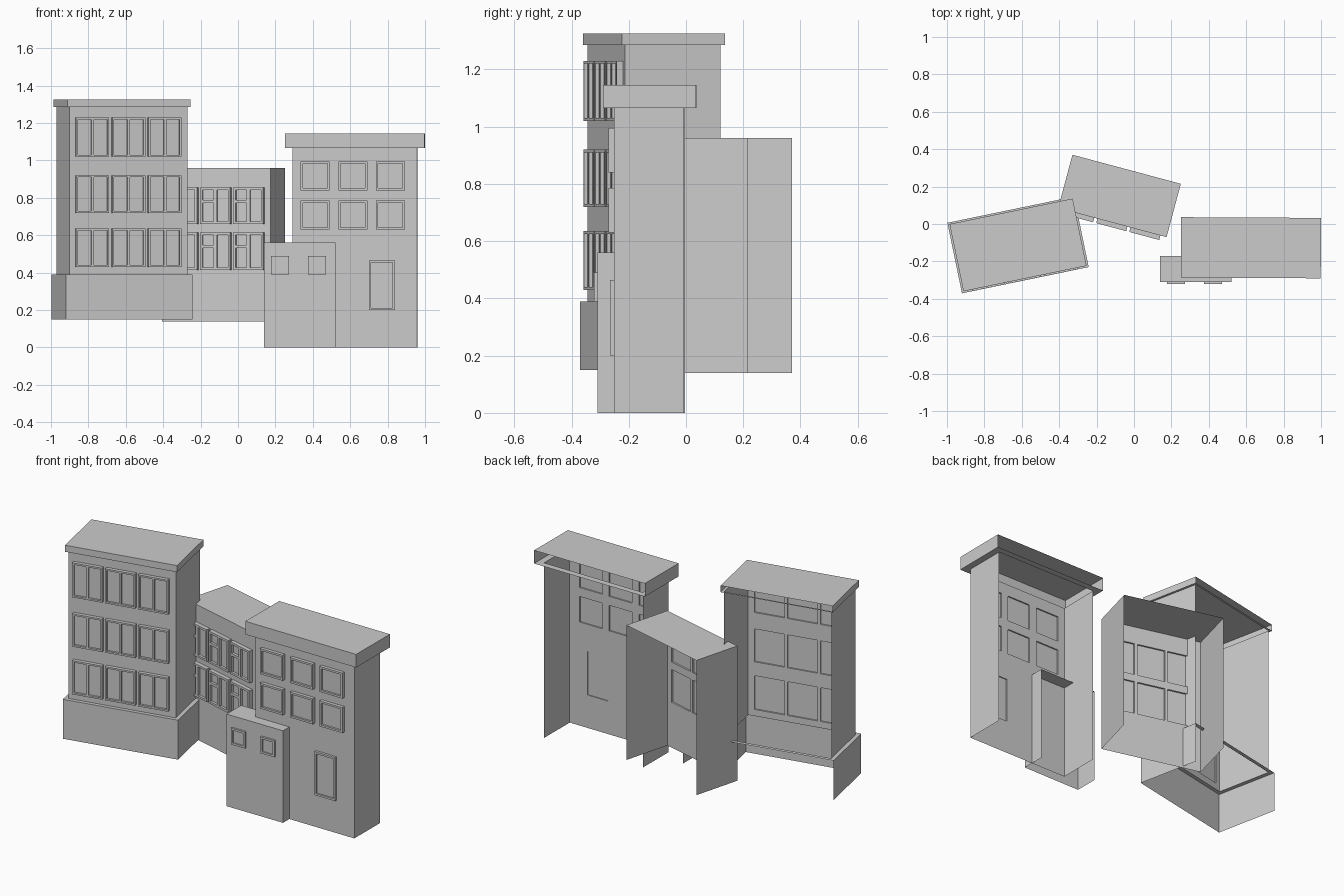
import bpy, math
from mathutils import Vector

if "Cube" in bpy.data.objects:
    bpy.data.objects.remove(bpy.data.objects["Cube"])


class Part:
    """Collects quads in a building's local frame (front faces -y)."""
    def __init__(self):
        self.v, self.f = [], []

    def quad(self, a, b, c, d, out):
        p = [Vector(a), Vector(b), Vector(c), Vector(d)]
        if (p[1] - p[0]).cross(p[2] - p[0]).dot(Vector(out)) < 0:
            p.reverse()
        n = len(self.v)
        self.v += p
        self.f.append((n, n + 1, n + 2, n + 3))

    def front(self, x0, x1, z0, z1, y):
        self.quad((x0, y, z0), (x1, y, z0), (x1, y, z1), (x0, y, z1), (0, -1, 0))

    def side(self, x, y0, y1, z0, z1, s):
        self.quad((x, y0, z0), (x, y1, z0), (x, y1, z1), (x, y0, z1), (s, 0, 0))

    def flat(self, x0, x1, y0, y1, z, s):
        self.quad((x0, y0, z), (x1, y0, z), (x1, y1, z), (x0, y1, z), (0, 0, s))

    def pierced(self, x0, x1, z0, z1, y, holes):
        # front panel with rectangular openings
        xs = sorted({x0, x1, *[h[0] for h in holes], *[h[1] for h in holes]})
        zs = sorted({z0, z1, *[h[2] for h in holes], *[h[3] for h in holes]})
        for a, b in zip(xs, xs[1:]):
            for c, d in zip(zs, zs[1:]):
                mx, mz = (a + b) / 2, (c + d) / 2
                if not any(h[0] < mx < h[1] and h[2] < mz < h[3] for h in holes):
                    self.front(a, b, c, d, y)

    def tube(self, r, y0, y1, s):
        # four edge walls around a rectangle; s = 1 faces out, -1 faces in
        x0, x1, z0, z1 = r
        self.side(x0, y0, y1, z0, z1, -s)
        self.side(x1, y0, y1, z0, z1, s)
        self.flat(x0, x1, y0, y1, z0, -s)
        self.flat(x0, x1, y0, y1, z1, s)

    def ring(self, w, d, iw, idp, z, s):
        self.flat(-w / 2, w / 2, -d / 2, -idp / 2, z, s)
        self.flat(-w / 2, w / 2, idp / 2, d / 2, z, s)
        self.flat(-w / 2, -iw / 2, -idp / 2, idp / 2, z, s)
        self.flat(iw / 2, w / 2, -idp / 2, idp / 2, z, s)

    def shell(self, w, d, z0, z1, holes=()):
        # front and both sides, open at the back
        self.pierced(-w / 2, w / 2, z0, z1, -d / 2, list(holes))
        for s in (-1, 1):
            self.side(s * w / 2, -d / 2, d / 2, z0, z1, s)

    def window(self, r, y, out, panes):
        # raised frame with recessed panes
        self.tube(r, y - out, y, 1)
        self.pierced(*r, y - out, panes)
        for p in panes:
            self.tube(p, y - out, y - out * 0.4, -1)
        self.front(*r, y - out * 0.4)

    def make(self, name, place):
        me = bpy.data.meshes.new(name)
        me.from_pydata(self.v, [], self.f)
        ob = bpy.data.objects.new(name, me)
        ob.location = (place[0], place[1], 0)
        ob.rotation_euler.z = math.radians(place[2])
        bpy.context.collection.objects.link(ob)
        # weld shared corners
        import bmesh
        bm = bmesh.new()
        bm.from_mesh(me)
        bmesh.ops.remove_doubles(bm, verts=bm.verts, dist=1e-5)
        bm.to_mesh(me)
        bm.free()


def single(r, m=0.012):
    return [(r[0] + m, r[1] - m, r[2] + m, r[3] - m)]


def double(r, m=0.01):
    c = (r[0] + r[1]) / 2
    return [(r[0] + m, c - 0.007, r[2] + m, r[3] - m),
            (c + 0.007, r[1] - m, r[2] + m, r[3] - m)]


def triple(r, m=0.013):
    c = (r[0] + r[1]) / 2
    s = r[3] - 0.075
    return [(r[0] + m, c - 0.009, r[2] + m, s - 0.008),
            (r[0] + m, c - 0.009, s + 0.008, r[3] - m),
            (c + 0.009, r[1] - m, r[2] + m, r[3] - m)]


def grid(centres, width, rows):
    return [(c - width / 2, c + width / 2, a, b) for a, b in rows for c in centres]


def building(name, place, w, d, z0, z1, wins, panes, out, roof=None, extra=()):
    walls = Part()
    walls.shell(w, d, z0, z1, list(wins) + list(extra))
    if not roof:
        walls.flat(-w / 2, w / 2, -d / 2, d / 2, z1, 1)
    walls.make(name + "_walls", place)
    win = Part()
    for r in wins:
        win.window(r, -d / 2, out, panes(r))
    win.make(name + "_windows", place)
    for r in extra:
        door = Part()
        door.window(r, -d / 2, 0.015, single(r))
        door.make(name + "_door", place)
    if roof:
        rw, rd, top = roof
        cap = Part()
        cap.shell(rw, rd, z1, top)
        cap.flat(-rw / 2, rw / 2, -rd / 2, rd / 2, top, 1)
        cap.ring(rw, rd, w, d, z1, -1)
        cap.make(name + "_roof", place)


# left block on its plinth
LEFT = (-0.62, -0.112, 11.7)
building("left_block", LEFT, 0.645, 0.34, 0.39, 1.285,
         grid((-0.2, -0.003, 0.195), 0.18, ((1.02, 1.23), (0.72, 0.92), (0.43, 0.635))),
         double, 0.022, roof=(0.672, 0.367, 1.325))
plinth = Part()
plinth.shell(0.692, 0.385, 0.15, 0.39)
plinth.ring(0.692, 0.385, 0.645, 0.34, 0.39, 1)
plinth.make("left_plinth", LEFT)

# middle block
building("middle_block", (-0.0775, 0.15, -15), 0.60, 0.295, 0.14, 0.96,
         grid((-0.183, 0.0, 0.183), 0.166, ((0.66, 0.855), (0.415, 0.615))),
         triple, 0.025)

# right block with overhanging roof
building("right_block", (0.625, -0.127, -0.3), 0.668, 0.245, 0.0, 1.065,
         grid((-0.2125, -0.01, 0.19), 0.155, ((0.84, 0.995), (0.63, 0.785))),
         single, 0.02, roof=(0.748, 0.323, 1.145),
         extra=[(0.075, 0.215, 0.2, 0.465)])

# small entrance block
building("entrance_block", (0.33, -0.24, 0), 0.38, 0.14, 0.0, 0.56,
         grid((-0.105, 0.0925), 0.095, ((0.39, 0.49),)), single, 0.012)
